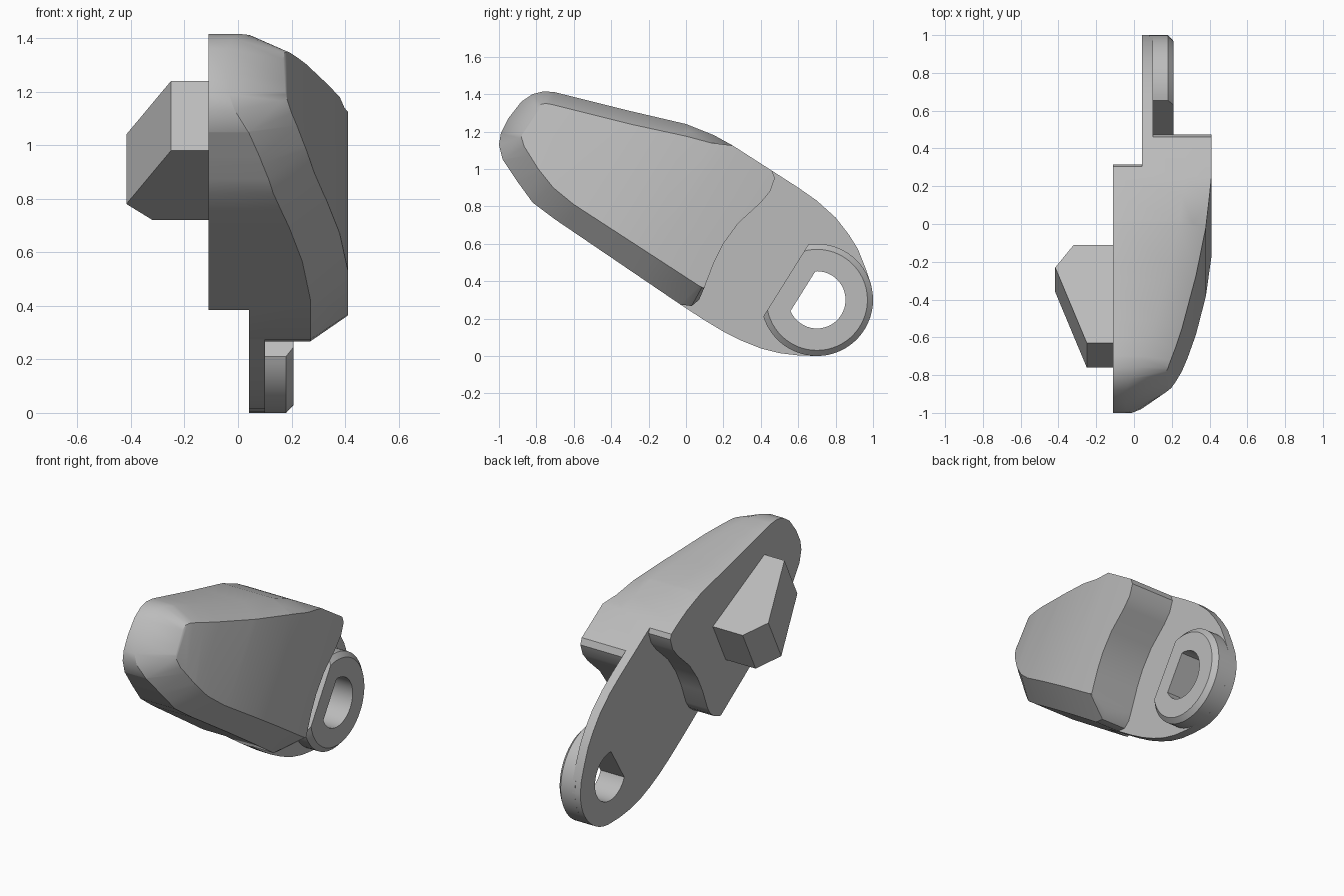
import bpy, bmesh
from math import acos, cos, sin, radians, pi
from mathutils import Vector

cube = bpy.data.objects.get("Cube")
if cube:
    bpy.data.objects.remove(cube)

grey = bpy.data.materials.new("plain_grey")
grey.use_nodes = True
colour = (0.5, 0.5, 0.5, 1)
grey.diffuse_color = colour
grey.node_tree.nodes["Principled BSDF"].inputs["Base Color"].default_value = colour


def loft(name, layers, finish=None):
    """Stack matching side outlines [(x, [(y, z), ...]), ...] into a closed solid."""
    bm = bmesh.new()
    loops = [[bm.verts.new((x, y, z)) for y, z in pts] for x, pts in layers]
    n = len(loops[0])
    for a, b in zip(loops, loops[1:]):
        for i in range(n):
            j = (i + 1) % n
            bm.faces.new((a[i], a[j], b[j], b[i]))
    bm.faces.new(loops[0])
    bm.faces.new(loops[-1])
    if finish:
        finish(bm)
    bmesh.ops.recalc_face_normals(bm, faces=bm.faces)
    mesh = bpy.data.meshes.new(name)
    bm.to_mesh(mesh)
    bm.free()
    mesh.materials.append(grey)
    ob = bpy.data.objects.new(name, mesh)
    bpy.context.collection.objects.link(ob)
    return ob


def activate(ob):
    bpy.ops.object.select_all(action='DESELECT')
    ob.select_set(True)
    bpy.context.view_layer.objects.active = ob


def cut(ob, cutter):
    mod = ob.modifiers.new("cut", 'BOOLEAN')
    mod.operation = 'DIFFERENCE'
    mod.solver = 'EXACT'
    mod.object = cutter
    activate(ob)
    bpy.ops.object.modifier_apply(modifier=mod.name)


def d_shape(radius, flat, steps=48):
    """Circle about the pivot with one flat side."""
    normal, half = radians(148), acos(flat / radius)
    angles = [normal + half + (2 * pi - 2 * half) * i / steps for i in range(steps + 1)]
    return [(0.7 + radius * cos(a), 0.3 + radius * sin(a)) for a in angles]


# Housing: side outline paired with the inset edge of its outer face
s_curve = [(0.10, 0.37), (0.15, 0.5), (0.2, 0.6), (0.28, 0.71), (0.40, 0.82),
           (0.45, 0.88), (0.475, 0.95), (0.46, 0.99)]
tip = [(0.25, 1.125, 0.25, 1.125), (0.15, 1.18, 0.13, 1.14), (0, 1.24, 0, 1.175),
       (-0.3, 1.31, -0.3, 1.24), (-0.7, 1.41, -0.72, 1.345), (-0.76, 1.415, -0.75, 1.35),
       (-0.82, 1.40, -0.775, 1.345), (-0.88, 1.36, -0.80, 1.32), (-0.95, 1.27, -0.85, 1.24),
       (-0.99, 1.19, -0.875, 1.2), (-1, 1.13, -0.88, 1.17), (-0.98, 1.05, -0.865, 1.12),
       (-0.9, 0.93, -0.79, 1.0), (-0.82, 0.82, -0.71, 0.9), (-0.7, 0.73, -0.6, 0.81),
       (-0.03, 0.275, 0.07, 0.375), (0.03, 0.267, 0.085, 0.367), (0.07, 0.3, 0.093, 0.363)]
outline = s_curve + [p[:2] for p in tip]
inset = s_curve + [p[2:] for p in tip]

# Outer face depth along the arm, falling away towards the tip
along = Vector((0, 0.81, -0.58))
knots = [(-1.5, 0.10), (-1.4, 0.18), (-1.3, 0.22), (-1.2, 0.255), (-0.93, 0.33),
         (-0.7, 0.38), (-0.45, 0.41), (2, 0.41)]


def depth(s):
    for (a, u), (b, v) in zip(knots, knots[1:]):
        if s <= b:
            return u + (v - u) * (s - a) / (b - a)
    return knots[-1][1]


def bend_outer_face(bm):
    for s, _ in knots[1:-1]:
        bmesh.ops.bisect_plane(bm, geom=bm.verts[:] + bm.edges[:] + bm.faces[:],
                               plane_co=along * s / along.length_squared, plane_no=along)
    for v in bm.verts:
        if v.co.x > 0:
            v.co.x += depth(v.co.dot(along)) - 0.41


housing = loft("housing", [(-0.11, outline), (0.27, outline), (0.41, inset)], bend_outer_face)

# The inner layer of the housing stops shorter, with the same curved end
step = [(-0.4, 0.3), (-0.19, 0.385), (-0.13, 0.405), (-0.09, 0.435)]
step += [(y - 0.16, z + 0.11) for y, z in s_curve]
step += [(0.28, 1.4), (0.9, 1.2), (0.5, 0)]
step_cutter = loft("step_cutter", [(-0.3, step), (0.042, step)])
cut(housing, step_cutter)

# Thin arm carrying the pivot
lower_arc = [(0.7 + 0.3 * cos(radians(a)), 0.3 + 0.3 * sin(radians(a)))
             for a in range(-90, 1, 6)]
arm = [(0, 1.2), (-0.03, 0.275), (0.1, 0.19), (0.2, 0.13), (0.3, 0.08), (0.4, 0.04),
       (0.5, 0.015), (0.6, 0.003)] + lower_arc
arm += [(0.99, 0.38), (0.96, 0.47), (0.92, 0.57), (0.87, 0.65), (0.8, 0.74),
        (0.7, 0.83), (0.6, 0.9), (0.46, 0.99), (0.25, 1.12)]
pivot_arm = loft("pivot_arm", [(0.042, arm), (0.10, arm)])

# Flat-sided boss with a bevelled rim
boss = loft("pivot_boss", [(0.08, d_shape(0.3, 0.196)), (0.18, d_shape(0.3, 0.196)),
                           (0.208, d_shape(0.27, 0.196))])

# Flat-sided hole through arm and boss
hole = d_shape(0.153, 0.088)
hole_cutter = loft("hole_cutter", [(-0.1, hole), (0.4, hole)])
cut(pivot_arm, hole_cutter)
cut(boss, hole_cutter)

# Faceted peg on the inner side
peg_profile = [(-0.10, 0), (-0.25, 0), (-0.417, 0.447), (-0.32, 0.58), (-0.10, 0.58)]


def peg_points(bm):
    corner, axis, across = Vector((0, -0.76, 0.98)), Vector((0, 0.894, -0.447)), Vector((0, 0.13, 0.26))
    for v in bm.verts:
        side, x, length = v.co
        v.co = Vector((x, 0, 0)) + corner + axis * length + across * side


peg = loft("peg", [(0, peg_profile), (1, peg_profile)], peg_points)

for cutter in (step_cutter, hole_cutter):
    bpy.data.objects.remove(cutter)

for ob in (housing, pivot_arm, boss):
    activate(ob)
    bpy.ops.object.shade_smooth_by_angle(angle=radians(28))
